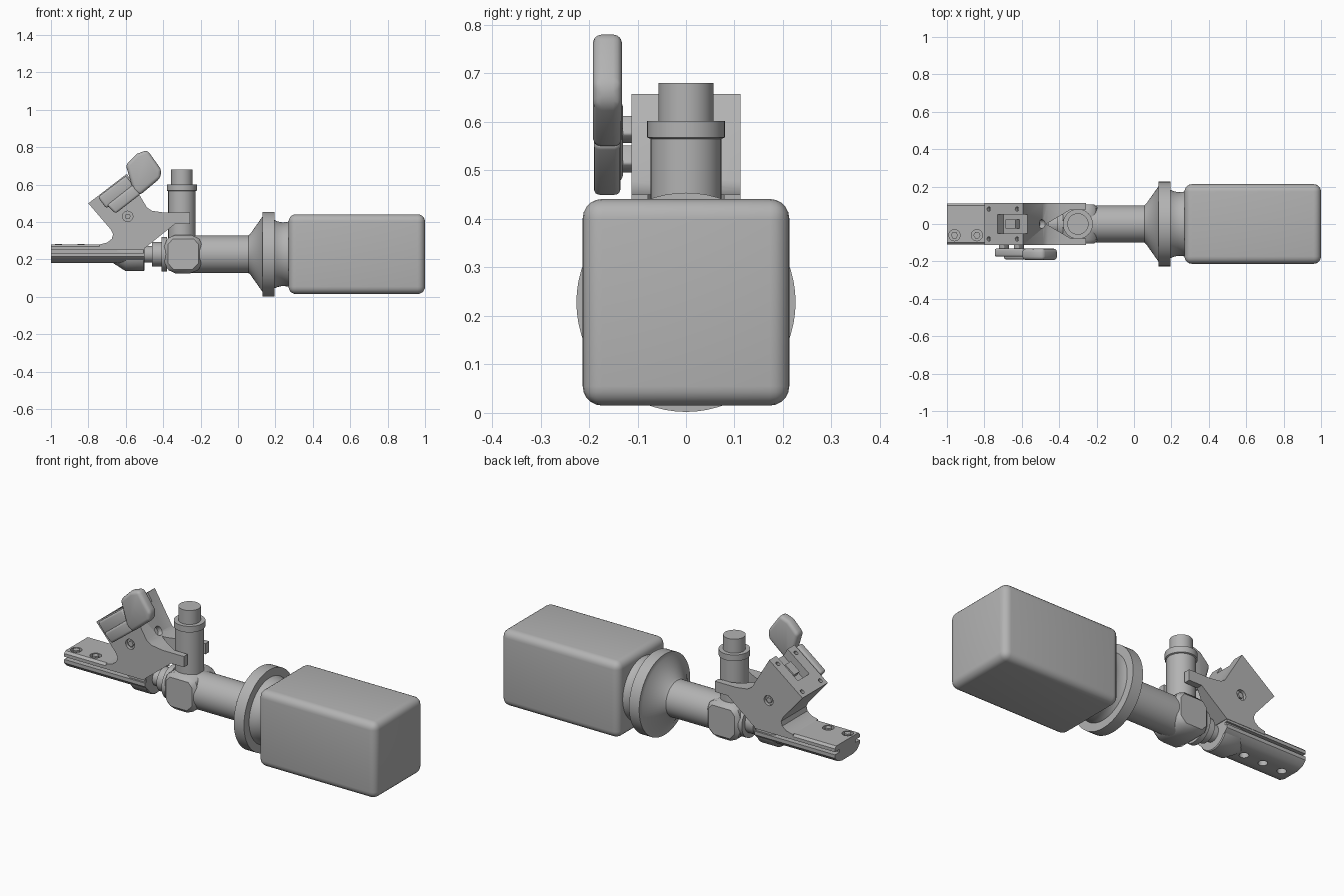
import bpy, bmesh, math
from mathutils import Vector, Matrix

cube = bpy.data.objects.get("Cube")
if cube:
    bpy.data.objects.remove(cube, do_unlink=True)

grey = bpy.data.materials.new("plain_grey")
grey.use_nodes = True
grey.diffuse_color = (0.45, 0.45, 0.45, 1)
grey.node_tree.nodes["Principled BSDF"].inputs["Base Color"].default_value = (0.45, 0.45, 0.45, 1)

AXIS_Z = 0.228          # height of the main shaft line


def finish(name, bm, bevel=0, segments=3):
    bmesh.ops.recalc_face_normals(bm, faces=bm.faces)
    mesh = bpy.data.meshes.new(name)
    bm.to_mesh(mesh)
    bm.free()
    ob = bpy.data.objects.new(name, mesh)
    bpy.context.collection.objects.link(ob)
    mesh.materials.append(grey)
    bpy.ops.object.select_all(action="DESELECT")
    ob.select_set(True)
    bpy.context.view_layer.objects.active = ob
    if bevel:
        mod = ob.modifiers.new("rounding", "BEVEL")
        mod.width, mod.segments, mod.limit_method = bevel, segments, "ANGLE"
        bpy.ops.object.modifier_apply(modifier=mod.name)
    bpy.ops.object.shade_smooth_by_angle(angle=math.radians(35))
    return ob


def prism(name, points, a, b, along="y", bevel=0, segments=3):
    """Extrude an outline: (x, z) along y, (y, z) along x, or (x, y) along z."""
    place = {"y": lambda p, q, t: (p, t, q), "x": lambda p, q, t: (t, p, q),
             "z": lambda p, q, t: (p, q, t)}[along]
    bm = bmesh.new()
    face = bm.faces.new([bm.verts.new(place(p, q, a)) for p, q in points])
    new = bmesh.ops.extrude_face_region(bm, geom=[face])["geom"]
    bmesh.ops.translate(bm, vec=place(0, 0, b - a),
                        verts=[v for v in new if isinstance(v, bmesh.types.BMVert)])
    return finish(name, bm, bevel, segments)


def box(name, x, y, z, bevel=0, segments=3):
    return prism(name, [(x[0], z[0]), (x[1], z[0]), (x[1], z[1]), (x[0], z[1])],
                 y[0], y[1], "y", bevel, segments)


def lathe(name, profile, origin, direction, sides=48):
    """Turn a profile of (distance, radius) pairs about a line."""
    turn = Vector(direction).to_track_quat("Z", "Y").to_matrix().to_4x4()
    bm = bmesh.new()
    rings = [[bm.verts.new((r * math.cos(i * math.tau / sides),
                            r * math.sin(i * math.tau / sides), d))
              for i in range(sides)] for d, r in profile]
    for low, high in zip(rings, rings[1:]):
        for i in range(sides):
            j = (i + 1) % sides
            bm.faces.new((low[i], low[j], high[j], high[i]))
    bm.faces.new(rings[0])
    bm.faces.new(rings[-1])
    bm.transform(Matrix.Translation(origin) @ turn)
    return finish(name, bm)


def cut(target, cutter):
    bpy.ops.object.select_all(action="DESELECT")
    cutter.hide_render = True
    bpy.context.view_layer.objects.active = target
    target.select_set(True)
    mod = target.modifiers.new("cut", "BOOLEAN")
    mod.operation, mod.object, mod.solver = "DIFFERENCE", cutter, "EXACT"
    bpy.ops.object.modifier_apply(modifier=mod.name)
    bpy.data.objects.remove(cutter, do_unlink=True)
    bpy.ops.object.shade_smooth_by_angle(angle=math.radians(35))


# Large rounded housing
box("housing", (0.27, 1.0), (-0.213, 0.213), (0.015, 0.441), 0.04, 5)

# Shaft, cone, flange and waisted neck
lathe("shaft_and_flange",
      [(-0.28, 0.1), (0.055, 0.1), (0.065, 0.108), (0.13, 0.2), (0.132, 0.226),
       (0.195, 0.226), (0.196, 0.182), (0.21, 0.176), (0.235, 0.17),
       (0.265, 0.172), (0.285, 0.182), (0.31, 0.2)], (0, 0, AXIS_Z), (1, 0, 0), 64)

# Faceted hub with chamfered side faces
prism("hub", [(-0.395, 0.17), (-0.355, 0.125), (-0.235, 0.125), (-0.19, 0.17),
              (-0.19, 0.29), (-0.225, 0.33), (-0.36, 0.33), (-0.395, 0.29)],
      -0.105, 0.105, bevel=0.022, segments=1)

# Stepped spindle between hub and rail
lathe("spindle", [(-0.52, 0.045), (-0.46, 0.045), (-0.46, 0.065), (-0.41, 0.065),
                  (-0.41, 0.092), (-0.38, 0.092)], (0, 0, AXIS_Z), (1, 0, 0))

# Upright post with collar and cap
lathe("post", [(0.3, 0.073), (0.565, 0.073), (0.568, 0.08), (0.602, 0.08),
               (0.602, 0.057), (0.68, 0.057)], (-0.3, 0, 0), (0, 0, 1))

# Slotted rail with a rounded underside
half = [(0.05, 0.18), (0.085, 0.19), (0.11, 0.215), (0.11, 0.235), (0.07, 0.235),
        (0.07, 0.25), (0.11, 0.25), (0.11, 0.268), (0.098, 0.28)]
rail = prism("rail", half + [(-y, z) for y, z in reversed(half)], -1.0, -0.5, "x")
for x in (-0.94, -0.82, -0.7):
    cut(rail, lathe("hole_cutter", [(0.1, 0.024), (0.215, 0.024)], (x, 0, 0), (0, 0, 1), 20))
for x in (-0.96, -0.84):
    cut(rail, lathe("hole_cutter", [(0.262, 0.03), (0.35, 0.03)], (x, -0.06, 0), (0, 0, 1), 20))
    lathe("rail_bolt", [(0.255, 0.019), (0.283, 0.019)], (x, -0.06, 0), (0, 0, 1), 6)
lathe("rail_socket", [(-0.67, 0.055), (-0.6, 0.1), (-0.505, 0.1), (-0.5, 0.095)],
      (0, 0, 0.237), (1, 0, 0))

# Leaning bracket ending in a fork around the post
bracket = prism("bracket",
                [(-0.8, 0.5), (-0.594, 0.658), (-0.487, 0.478), (-0.46, 0.46), (-0.39, 0.45),
                 (-0.257, 0.45), (-0.257, 0.39), (-0.337, 0.39), (-0.497, 0.262),
                 (-0.74, 0.262), (-0.74, 0.28), (-0.7, 0.29), (-0.675, 0.31),
                 (-0.668, 0.335), (-0.68, 0.36)], -0.112, 0.112)
cut(bracket, prism("fork_cutter", [(-0.47, 0), (-0.34, -0.076), (-0.2, -0.08),
                                   (-0.2, 0.08), (-0.34, 0.076)], 0.25, 0.6, "z"))

# Pocket, screw holes and pivot holes in the bracket
base = Vector((-0.8, 0, 0.5))
along = Vector((0.793, 0, 0.608))
out = Vector((-0.608, 0, 0.793))


def slope(a, n):
    p = base + along * a + out * n
    return p.x, p.z


def slope_block(name, a0, a1, n0, n1, y0, y1, bevel=0):
    return prism(name, [slope(a0, n0), slope(a1, n0), slope(a1, n1), slope(a0, n1)],
                 y0, y1, "y", bevel)


cut(bracket, slope_block("pocket_cutter", 0.09, 0.3, -0.05, 0.05, -0.05, 0.05))
cut(bracket, slope_block("side_slot_cutter", 0.1, 0.22, -0.08, -0.03, -0.15, -0.085))
slope_block("pocket_block", 0.13, 0.2, -0.06, -0.015, -0.025, 0.025)
for a in (0.03, 0.22):
    for y in (-0.08, 0.08):
        x, z = slope(a, 0)
        cut(bracket, lathe("hole_cutter", [(-0.02, 0.012), (0.03, 0.012)], (x, y, z), out, 16))
for side in (-1, 1):
    cut(bracket, lathe("hole_cutter", [(0.095, 0.028), (0.15, 0.028)],
                       (-0.59, 0, 0.43), (0, side, 0), 24))
    lathe("pivot_pin", [(0.08, 0.016), (0.108, 0.016)], (-0.59, 0, 0.43), (0, side, 0), 6)
cut(bracket, lathe("hole_cutter", [(-0.03, 0.025), (0.1, 0.025)],
                   (-0.49, 0, 0.49), (0.86, 0, 0.5), 24))

# Lever, its links and the thumb paddle on the front side
slope_block("lever", 0.06, 0.25, -0.08, -0.005, -0.175, -0.13, 0.012)
for a in (0.08, 0.18):
    slope_block("lever_link", a, a + 0.035, -0.07, -0.02, -0.14, -0.08, 0.006)
prism("paddle", [(-0.6, 0.705), (-0.54, 0.765), (-0.485, 0.785), (-0.41, 0.68),
                 (-0.415, 0.635), (-0.525, 0.543), (-0.56, 0.57)],
      -0.192, -0.132, bevel=0.018, segments=3)
prism("lever_foot", [(-0.7, 0.49), (-0.655, 0.445), (-0.52, 0.55), (-0.56, 0.6)],
      -0.19, -0.135, bevel=0.012)
